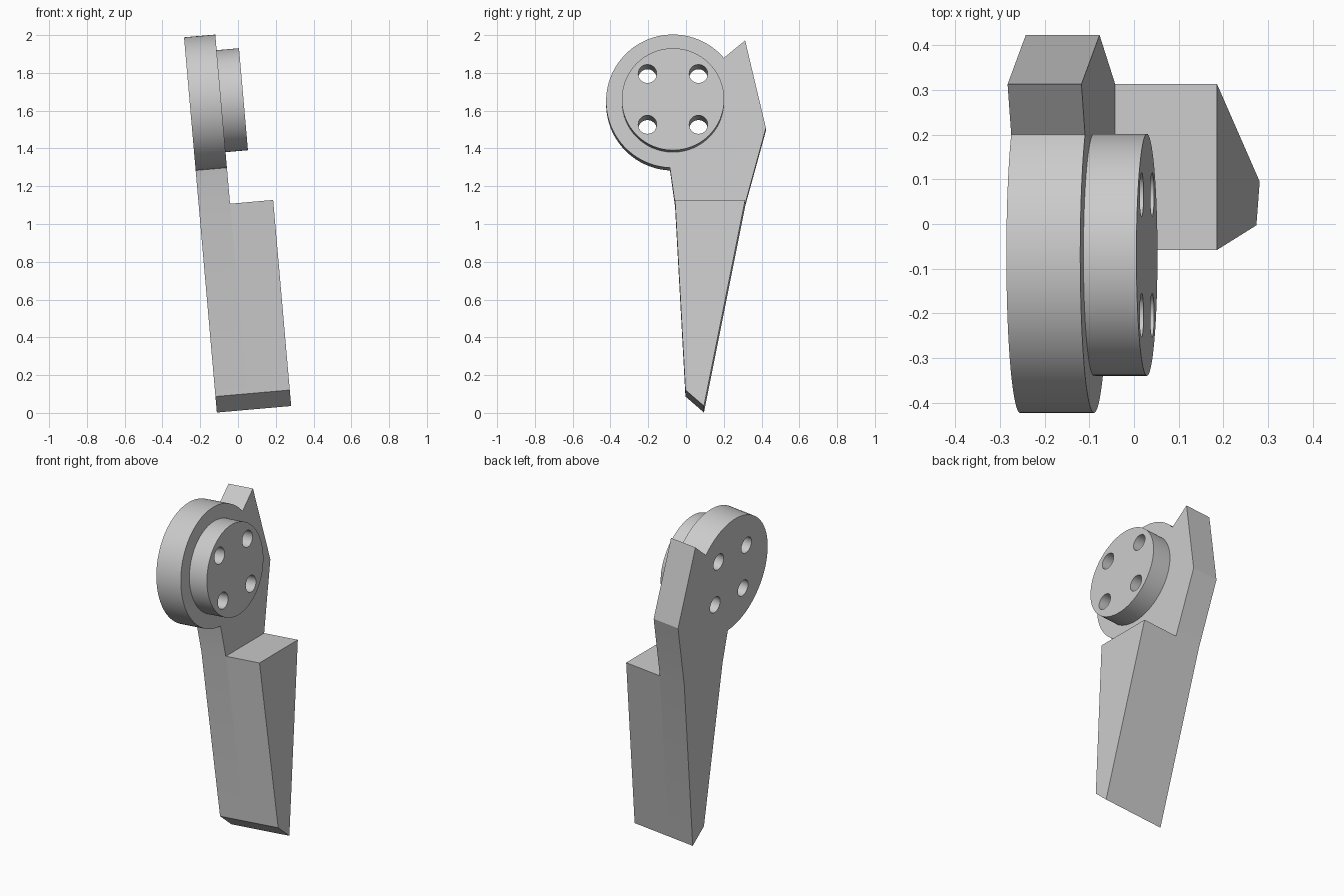
import bpy
import bmesh
from math import radians, cos, sin
from mathutils import Matrix

cube = bpy.data.objects.get("Cube")
if cube:
    bpy.data.objects.remove(cube, do_unlink=True)

grey = bpy.data.materials.new("plain_grey")
grey.use_nodes = True
colour = (0.6, 0.6, 0.6, 1)
grey.diffuse_color = colour
grey.node_tree.nodes["Principled BSDF"].inputs["Base Color"].default_value = colour

# The whole lever leans sideways by a few degrees
LEAN = Matrix.Translation((-0.112, 0, 0.002)) @ Matrix.Rotation(radians(-5), 4, "Y")
HUB_Y, HUB_Z, HUB_R = -0.069, 1.640, 0.354
PLATE, WIDE, BOSS = 0.166, 0.395, 0.285


def arc(y, z, r, start, end, steps):
    angles = [radians(start + (end - start) * i / steps) for i in range(steps + 1)]
    return [(y + r * cos(a), z + r * sin(a)) for a in angles]


def extrude(name, profile, x0, x1):
    """Extrude a side profile of (y, z) points from x0 to x1."""
    bm = bmesh.new()
    face = bm.faces.new([bm.verts.new((x0, y, z)) for y, z in profile])
    new = bmesh.ops.extrude_face_region(bm, geom=[face])["geom"]
    bmesh.ops.translate(bm, vec=(x1 - x0, 0, 0),
                        verts=[v for v in new if isinstance(v, bmesh.types.BMVert)])
    bmesh.ops.recalc_face_normals(bm, faces=bm.faces)
    bm.transform(LEAN)
    mesh = bpy.data.meshes.new(name)
    bm.to_mesh(mesh)
    bm.free()
    mesh.materials.append(grey)
    obj = bpy.data.objects.new(name, mesh)
    bpy.context.collection.objects.link(obj)
    return obj


def disc(name, y, z, r, x0, x1, sides):
    return extrude(name, arc(y, z, r, 0, 360, sides)[:-1], x0, x1)


def combine(obj, other, operation):
    mod = obj.modifiers.new(operation.lower(), "BOOLEAN")
    mod.operation, mod.solver, mod.object = operation, "EXACT", other
    bpy.context.view_layer.objects.active = obj
    bpy.ops.object.modifier_apply(modifier=mod.name)
    bpy.data.objects.remove(other, do_unlink=True)


# Thin side plate with round hub and pointed rear spur
tip = [(-0.003, 0.085), (0.095, 0)]
rear = [(0.313, 1.095), (0.423, 1.497), (0.313, 1.963)]
hub_arc = arc(HUB_Y, HUB_Z, HUB_R, 40.5, 267.4, 80)
lever = extrude("lever_arm", tip + rear + hub_arc + [(-0.058, 1.095)], 0, PLATE)

# Wide tapered blade below the step
blade = extrude("blade", tip + [(0.313, 1.095), (-0.058, 1.095)], PLATE, WIDE)
combine(lever, blade, "UNION")

# Raised round boss on the hub
boss = disc("boss", HUB_Y, HUB_Z, 0.271, PLATE - 0.05, BOSS, 96)
combine(lever, boss, "UNION")

# Four bolt holes right through the hub
for dy in (-0.135, 0.135):
    for dz in (-0.135, 0.135):
        hole = disc("hole_cutter", HUB_Y + dy, HUB_Z + dz, 0.049, -0.1, 0.5, 40)
        hole.hide_render = True
        combine(lever, hole, "DIFFERENCE")

bpy.ops.object.select_all(action="DESELECT")
lever.select_set(True)
bpy.context.view_layer.objects.active = lever
bpy.ops.object.shade_smooth_by_angle(angle=radians(12))
